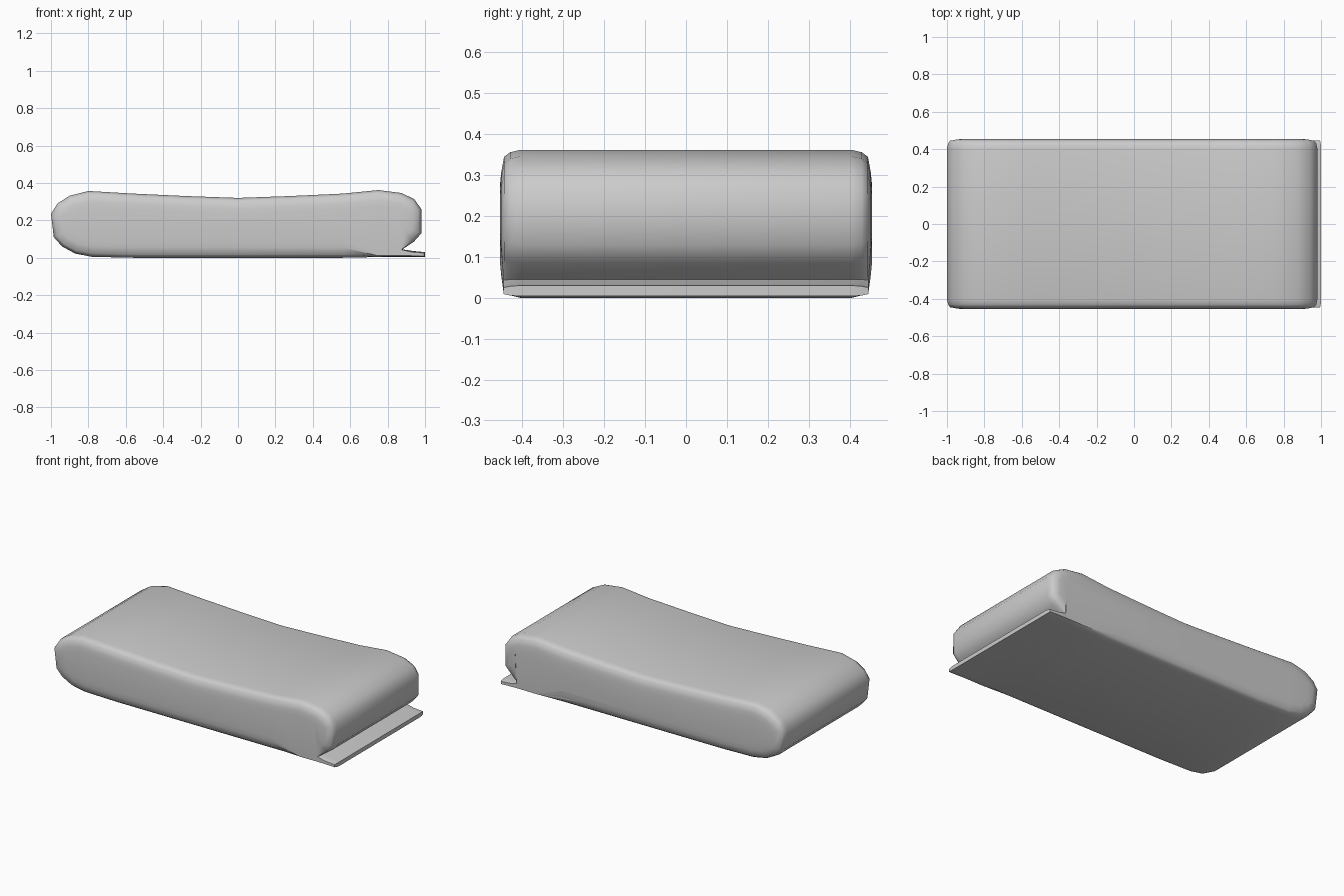
import bpy, bmesh
from mathutils import Vector

if "Cube" in bpy.data.objects:
    bpy.data.objects.remove(bpy.data.objects["Cube"])

# Side profile (x, z), counter-clockwise, starting at the thin tail lip
PROFILE = [(1.0, .004), (1.0, .03), (.93, .037), (.88, .045), (.94, .085), (.98, .13),
           (.98, .26), (.943, .313), (.875, .346), (.75, .362), (.56, .343), (.28, .33),
           (0, .32), (-.28, .33), (-.56, .343), (-.8, .357), (-.9, .332), (-.965, .29),
           (-1.0, .235), (-.985, .11), (-.94, .06), (-.87, .022), (-.78, .005),
           (-.56, 0), (0, 0), (.56, 0), (.75, .004), (.88, .005)]
TAIL = {0, 1, 2, 3, 26, 27}
# Rounded side edge: (half width, inset of the profile)
EDGE = [(.405, 0), (.43, .006), (.445, .017), (.452, .055), (.455, .085)]


def inset(i, d):
    """Move profile point i inwards by d."""
    p, a, b = (Vector(PROFILE[k % len(PROFILE)]) for k in (i, i - 1, i + 1))
    e1, e2 = (p - a).normalized(), (b - p).normalized()
    n = (Vector((-e1.y, e1.x)) + Vector((-e2.y, e2.x))).normalized()
    if i in TAIL:
        d = min(d * .4, .007)
    return p + n * d


def section(bm, y, d, side):
    ring = []
    for i in range(len(PROFILE)):
        q = inset(i, d)
        w = min(y, .446) if i in TAIL else y
        ring.append(bm.verts.new((q.x, side * w, q.y)))
    return ring


# Padded body with a lip, lofted from one side to the other
bm = bmesh.new()
rings = [section(bm, y, d, -1) for y, d in reversed(EDGE)]
rings += [section(bm, y, d, 1) for y, d in EDGE]
n = len(PROFILE)
for r, s in zip(rings, rings[1:]):
    for i in range(n):
        j = (i + 1) % n
        bm.faces.new((r[i], r[j], s[j], s[i]))
caps = [bm.faces.new(rings[0]), bm.faces.new(rings[-1])]
bmesh.ops.triangulate(bm, faces=caps)
bmesh.ops.recalc_face_normals(bm, faces=bm.faces)
mesh = bpy.data.meshes.new("cushion_body")
bm.to_mesh(mesh)
bm.free()
body = bpy.data.objects.new("cushion_body", mesh)
bpy.context.collection.objects.link(body)
bpy.context.view_layer.objects.active = body
body.select_set(True)
bpy.ops.object.shade_smooth_by_angle(angle=1.0)
